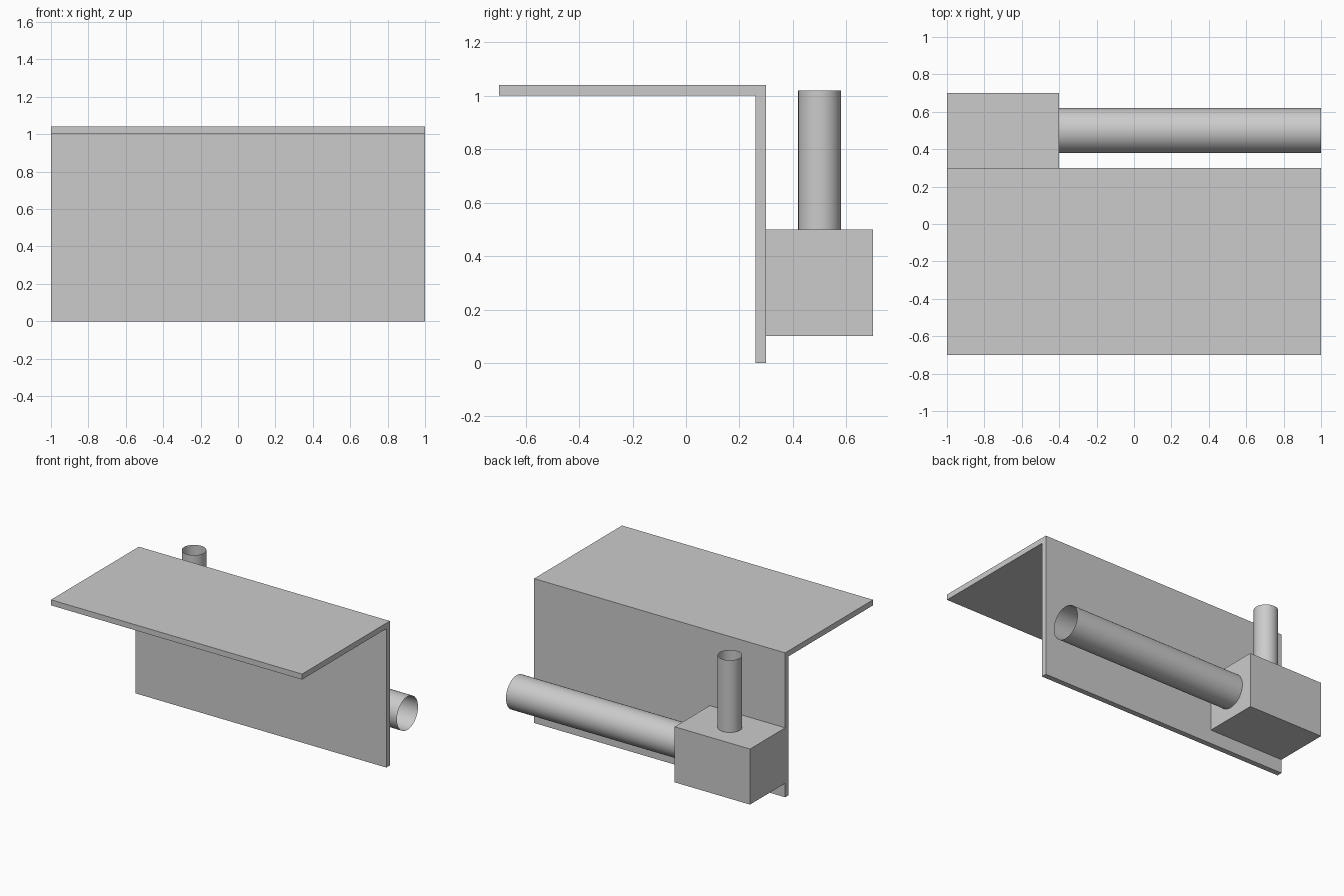
import bpy
import bmesh
from math import radians
from mathutils import Matrix, Vector

cube = bpy.data.objects.get("Cube")
if cube:
    bpy.data.objects.remove(cube, do_unlink=True)

GREY = (0.6, 0.6, 0.6, 1.0)
grey = bpy.data.materials.new("light_grey")
grey.use_nodes = True
grey.diffuse_color = GREY
grey.node_tree.nodes["Principled BSDF"].inputs["Base Color"].default_value = GREY


def finish(name, bm):
    mesh = bpy.data.meshes.new(name)
    bm.to_mesh(mesh)
    bm.free()
    mesh.materials.append(grey)
    obj = bpy.data.objects.new(name, mesh)
    bpy.context.collection.objects.link(obj)
    return obj


def extrude_x(name, profile, x0, x1):
    """Extrude a closed (y, z) profile from x0 to x1."""
    bm = bmesh.new()
    face = bm.faces.new([bm.verts.new((x0, y, z)) for y, z in profile])
    side = bmesh.ops.extrude_face_region(bm, geom=[face])["geom"]
    verts = [g for g in side if isinstance(g, bmesh.types.BMVert)]
    bmesh.ops.translate(bm, verts=verts, vec=(x1 - x0, 0, 0))
    bmesh.ops.recalc_face_normals(bm, faces=bm.faces)
    return finish(name, bm)


def open_tube(name, start, end, radius):
    """Thin open-ended tube between two points."""
    start, end = Vector(start), Vector(end)
    axis = end - start
    turn = axis.to_track_quat("Z", "Y").to_matrix().to_4x4()
    bm = bmesh.new()
    bmesh.ops.create_cone(bm, cap_ends=False, segments=64, radius1=radius,
                          radius2=radius, depth=axis.length,
                          matrix=Matrix.Translation((start + end) / 2) @ turn)
    obj = finish(name, bm)
    bpy.ops.object.select_all(action="DESELECT")
    obj.select_set(True)
    bpy.context.view_layer.objects.active = obj
    bpy.ops.object.shade_smooth_by_angle(angle=radians(30))


# Top shelf and upright wall as one L-shaped panel
extrude_x("shelf_and_wall",
          [(0.3, 0), (0.3, 1.04), (-0.7, 1.04), (-0.7, 1), (0.26, 1), (0.26, 0)],
          -1, 1)

# Box mounted on the back of the wall
extrude_x("rear_box", [(0.3, 0.1), (0.7, 0.1), (0.7, 0.5), (0.3, 0.5)], -1, -0.4)

# Pipes leaving the box
open_tube("horizontal_pipe", (-0.4, 0.5, 0.3), (1, 0.5, 0.3), 0.12)
open_tube("vertical_pipe", (-0.7, 0.5, 0.5), (-0.7, 0.5, 1.02), 0.08)
